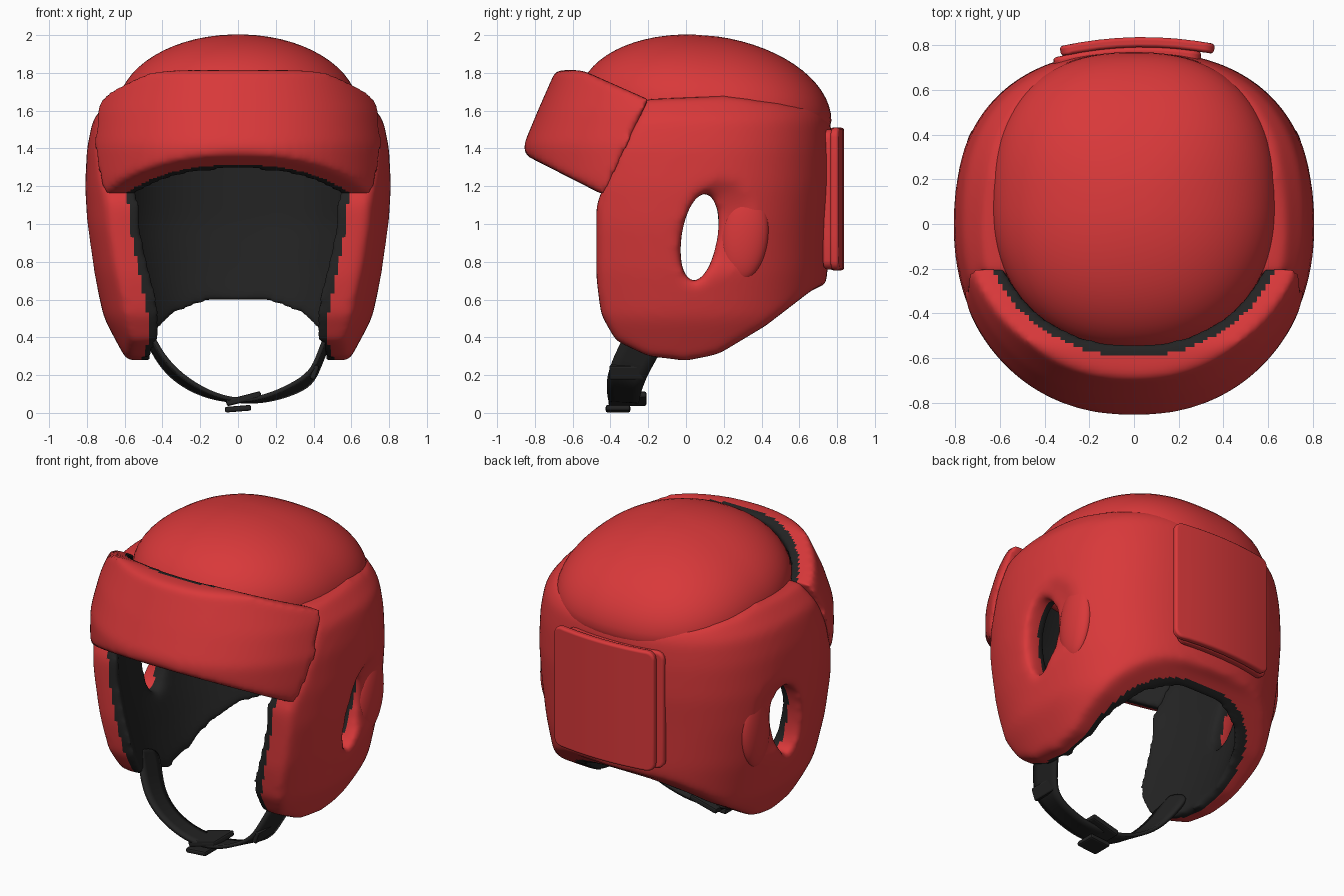
import bpy, bmesh, math
from mathutils import Matrix, Vector

if "Cube" in bpy.data.objects:
    bpy.data.objects.remove(bpy.data.objects["Cube"])

def material(name, col):
    m = bpy.data.materials.new(name)
    m.diffuse_color = (*col, 1)
    m.use_nodes = True
    m.node_tree.nodes["Principled BSDF"].inputs["Base Color"].default_value = m.diffuse_color
    return m

RED = material("red padding", (0.69, 0.04, 0.042))
BLACK = material("black lining", (0.017, 0.017, 0.017))

def make(name, bm, mats, smooth=True):
    bmesh.ops.recalc_face_normals(bm, faces=bm.faces)
    for f in bm.faces:
        f.smooth = smooth
    me = bpy.data.meshes.new(name)
    bm.to_mesh(me)
    bm.free()
    ob = bpy.data.objects.new(name, me)
    bpy.context.collection.objects.link(ob)
    for m in mats:
        me.materials.append(m)
    return ob

def mod(ob, kind, **props):
    m = ob.modifiers.new(kind.lower(), kind)
    for k, v in props.items():
        setattr(m, k, v)

def bake(ob):
    dg = bpy.context.evaluated_depsgraph_get()
    me = bpy.data.meshes.new_from_object(ob.evaluated_get(dg))
    ob.modifiers.clear()
    ob.data = me

# Head cross-sections: rings are (z, half width, front depth, back depth)
def ring_at(rings, z):
    z = min(max(z, rings[0][0]), rings[-1][0])
    for a, b in zip(rings, rings[1:]):
        if z <= b[0]:
            t = (z - a[0]) / (b[0] - a[0])
            return [a[i] + t * (b[i] - a[i]) for i in (1, 2, 3)]

def oval(a, X, F, B):
    c, s = math.cos(a), math.sin(a)
    p = 2 / (2.4 if s > 0 else 2.15)
    return (math.copysign(abs(c) ** p, c) * X,
            math.copysign(abs(s) ** p, s) * (B if s > 0 else F))

def loft(name, rings, z0, z1, seg=96, steps=30):
    bm = bmesh.new()
    loops = []
    for i in range(steps + 1):
        z = z0 + (z1 - z0) * i / steps
        r = ring_at(rings, z)
        loops.append([bm.verts.new((*oval(2 * math.pi * (k + .5) / seg, *r), z)) for k in range(seg)])
    for a, b in zip(loops, loops[1:]):
        for k in range(seg):
            n = (k + 1) % seg
            bm.faces.new((a[k], a[n], b[n], b[k]))
    bm.faces.new(loops[0][::-1])
    bm.faces.new(loops[-1])
    return make(name, bm, [])

def prism(name, pts):
    """Side-view outline (y, z) extruded along x."""
    bm = bmesh.new()
    a = [bm.verts.new((-1.2, *p)) for p in pts]
    b = [bm.verts.new((1.2, *p)) for p in pts]
    bm.faces.new(a)
    bm.faces.new(b[::-1])
    for k in range(len(pts)):
        n = (k + 1) % len(pts)
        bm.faces.new((a[k], b[k], b[n], a[n]))
    return make(name, bm, [])

def ball(name, loc, size, tilt, mats):
    bm = bmesh.new()
    M = Matrix.Translation(loc) @ Matrix.Rotation(tilt, 4, 'X') @ Matrix.Diagonal((*size, 1))
    bmesh.ops.create_uvsphere(bm, u_segments=48, v_segments=24, radius=1, matrix=M)
    return make(name, bm, mats)

def padded(name, outer, inner, outline, cutters=(), soft=22, split=0.62):
    """Hollow head loft trimmed to a side outline, then softened like foam."""
    z0, z1 = outer[0][0], outer[-1][0]
    ob = loft(name, outer, z0, z1)
    tools = [(loft("inner_cutter", inner, z0 - .1, z1 + .1), 'DIFFERENCE'),
             (prism("outline_cutter", outline), 'INTERSECT')]
    tools += [(c, 'DIFFERENCE') for c in cutters]
    for c, op in tools:
        mod(ob, 'BOOLEAN', object=c, operation=op, solver='EXACT')
    mod(ob, 'REMESH', mode='VOXEL', voxel_size=0.02)
    mod(ob, 'SMOOTH', factor=0.5, iterations=soft)
    bake(ob)
    for c, _ in tools:         # the cutters are used up here
        bpy.data.objects.remove(c)
    me = ob.data
    me.materials.clear()
    me.materials.append(RED)
    me.materials.append(BLACK)
    for f in me.polygons:      # lining = faces on the inner part of the thickness
        f.use_smooth = True
        x, y, z = f.center
        X, F, B = [o + split * (i - o) for o, i in zip(ring_at(outer, z), ring_at(inner, z))]
        p, d = (2.4, B) if y > 0 else (2.15, F)
        f.material_index = int(abs(x / X) ** p + abs(y / d) ** p < 1)
    return ob

# Ear openings and pockets
hole = ball("ear_hole_cutter", (0, .07, .93), (4, .095, .24), -.15, [])
pockets = [ball("ear_pocket_cutter", (s * .85, .23, .94), (.13, .26, .33), -.08, []) for s in (-1, 1)]

# Side and back shell
padded("side_shell",
       [(.22, .56, .62, .62), (.5, .71, .76, .72), (.75, .765, .82, .75), (1, .8, .85, .76),
        (1.2, .81, .85, .775), (1.4, .8, .85, .775), (1.55, .77, .8, .765), (1.7, .65, .72, .7)],
       [(.22, .44, .6, .5), (.5, .53, .64, .56), (.75, .6, .68, .6), (1, .65, .71, .63),
        (1.4, .65, .71, .63), (1.7, .53, .58, .54)],
       [(-.22, 1.66), (-.44, 1.19), (-.475, 1.1), (-.475, .72), (-.45, .52), (-.37, .38), (-.2, .3),
        (0, .275), (.17, .31), (.42, .46), (.68, .66), (.9, .72), (.9, 1.5), (.66, 1.62), (.2, 1.68)],
       [hole] + pockets)

# Forehead band
padded("forehead_band",
       [(1.0, .80, .8, .8), (1.25, .815, .855, .8), (1.42, .81, .86, .8), (1.6, .775, .785, .77), (1.85, .67, .675, .7)],
       [(1.0, .66, .68, .6), (1.42, .66, .69, .6), (1.6, .62, .62, .6), (1.85, .53, .52, .5)],
       [(-.43, 1.15), (-.2, 1.66), (-.55, 1.815), (-1, 1.815), (-1, 1.44)], soft=14)

# Ear pads behind the openings
for s, side in ((-1, "left"), (1, "right")):
    ball(side + "_ear_pad", (s * .695, .31, .94), (.06, .125, .24), -.1, [RED])

# Crown dome: rounded cap with a lined inside
bm = bmesh.new()
prof = [(math.sin(t * math.pi / 32), .4 * math.cos(t * math.pi / 32)) for t in range(1, 17)]
prof += [(.985, -.04), (.95, -.07), (.88, -.07)]
split_at = len(prof) - 1
prof += [(.85 * math.cos(t * math.pi / 32), .3 * math.sin(t * math.pi / 32)) for t in range(16)]
loops = []
for r, h in prof:
    pts = [oval(2 * math.pi * (k + .5) / 96, .64 * r, .67 * r, .67 * r) for k in range(96)]
    loops.append([bm.verts.new((x, y + .1, 1.6 + h - .08 * y)) for x, y in pts])
for i, (a, b) in enumerate(zip(loops, loops[1:])):
    for k in range(96):
        n = (k + 1) % 96
        bm.faces.new((a[k], b[k], b[n], a[n])).material_index = int(i >= split_at)
bm.faces.new(loops[0])
bm.faces.new(loops[-1]).material_index = 1
make("crown_dome", bm, [RED, BLACK])

# Back closure: two curved flaps with rounded corners
def flap(name, x0, x1, z0, z1, y, thick):
    bm = bmesh.new()
    bmesh.ops.create_grid(bm, x_segments=8, y_segments=4, size=.5)
    corners = [v for v in bm.verts if len(v.link_edges) == 2]
    for v in bm.verts:
        v.co = Vector(((x0 + x1) / 2 + v.co.x * (x1 - x0), 0, (z0 + z1) / 2 + v.co.y * (z1 - z0)))
    bmesh.ops.bevel(bm, geom=corners, offset=.05, segments=4, profile=.5, affect='VERTICES')
    for v in bm.verts:
        v.co.y = y - .3 * (v.co.x - .04) ** 2
    ob = make(name, bm, [RED])
    mod(ob, 'SOLIDIFY', thickness=thick, offset=0)
    mod(ob, 'BEVEL', width=thick * .35, segments=3, limit_method='ANGLE', angle_limit=.8, harden_normals=True)

flap("back_under_flap", -.36, .30, .76, 1.5, .768, .05)
flap("back_closure_flap", -.33, .36, .755, 1.51, .815, .045)

# Chin strap: ribbon of centre points and width vectors
path = [(-.50, -.2, .46), (-.46, -.22, .38), (-.40, -.28, .27), (-.30, -.32, .17), (-.15, -.33, .09), (0, -.33, .06),
        (.14, -.33, .07), (.28, -.33, .12), (.39, -.32, .18), (.43, -.28, .28), (.47, -.22, .38), (.50, -.2, .46)]
bm = bmesh.new()
rows = []
for p in path:
    e = abs(p[0]) / .5
    w = Vector((0, .075 + .025 * e, -.04 * e))
    rows.append([bm.verts.new(Vector(p) - w), bm.verts.new(Vector(p) + w)])
for a, b in zip(rows, rows[1:]):
    bm.faces.new((a[0], b[0], b[1], a[1]))
strap = make("chin_strap", bm, [BLACK])
mod(strap, 'SUBSURF', levels=2, render_levels=2)
mod(strap, 'SOLIDIFY', thickness=.022, offset=0)

# Buckle parts
def block(name, loc, size, tilt):
    bm = bmesh.new()
    M = Matrix.Translation(loc) @ Matrix.Rotation(tilt, 4, 'Y') @ Matrix.Diagonal((*size, 1))
    bmesh.ops.create_cube(bm, size=1, matrix=M)
    ob = make(name, bm, [BLACK], smooth=False)
    mod(ob, 'BEVEL', width=.01, segments=2)

block("buckle_body", (.03, -.31, .075), (.19, .2, .035), -.25)
block("buckle_clip", (0, -.36, .022), (.14, .13, .03), -.08)
block("strap_slider", (.405, -.31, .215), (.03, .19, .08), .35)
